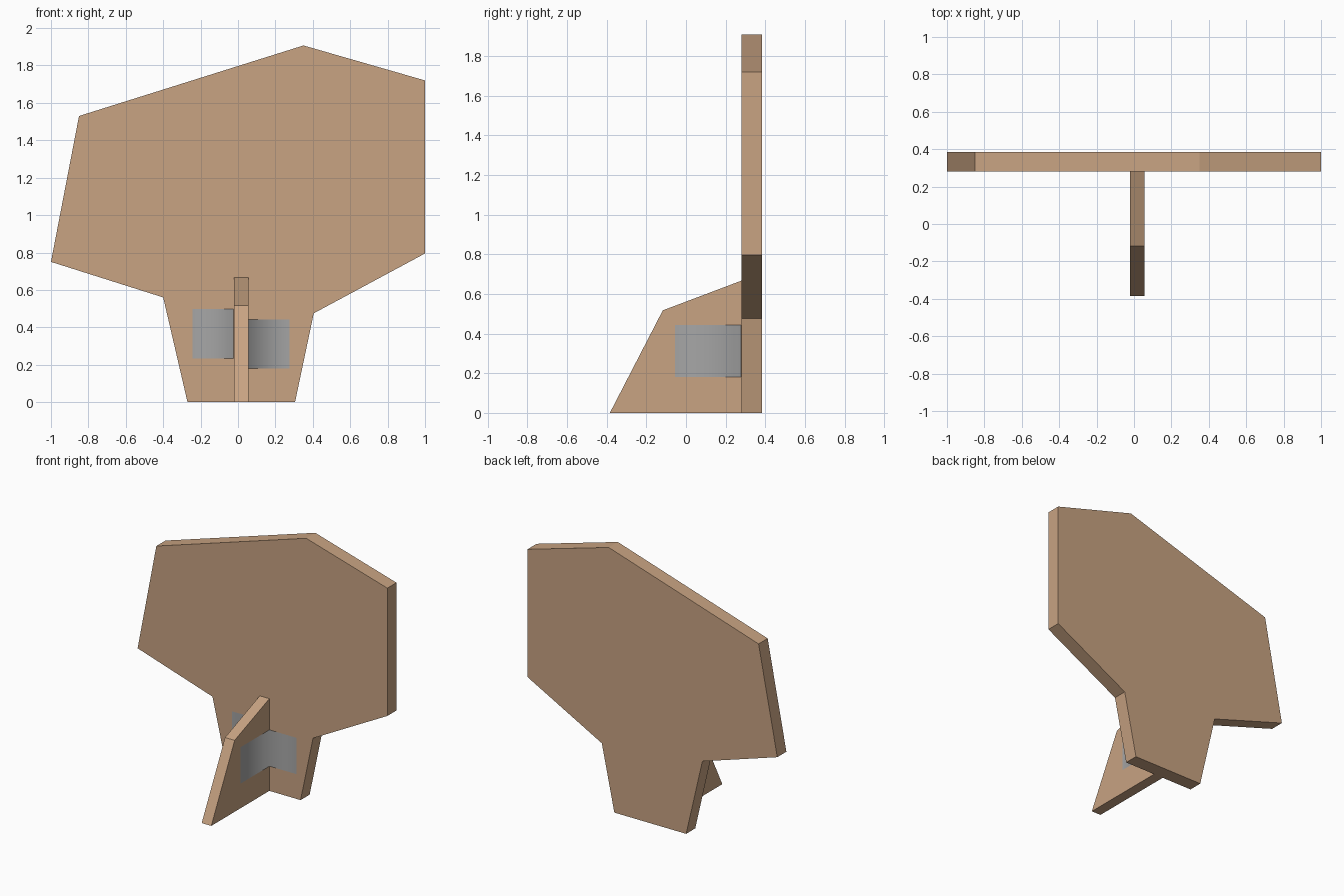
import bpy, bmesh
from mathutils import Vector

if "Cube" in bpy.data.objects:
    bpy.data.objects.remove(bpy.data.objects["Cube"])


def material(name, rgb):
    m = bpy.data.materials.new(name)
    m.diffuse_color = (*rgb, 1)
    m.use_nodes = True
    m.node_tree.nodes["Principled BSDF"].inputs["Base Color"].default_value = m.diffuse_color
    return m


wood = material("plywood", (0.578, 0.366, 0.223))
grey = material("grey tape", (0.38, 0.38, 0.38))


def add_object(name, bm, mat):
    mesh = bpy.data.meshes.new(name)
    bm.to_mesh(mesh)
    bm.free()
    mesh.materials.append(mat)
    ob = bpy.data.objects.new(name, mesh)
    bpy.context.collection.objects.link(ob)
    return ob


def plate(name, points, offset):
    """Flat polygon extruded along offset into a solid plate."""
    bm = bmesh.new()
    face = bm.faces.new([bm.verts.new(p) for p in points])
    out = bmesh.ops.extrude_face_region(bm, geom=[face], use_keep_orig=True)
    moved = [v for v in out["geom"] if isinstance(v, bmesh.types.BMVert)]
    bmesh.ops.translate(bm, verts=moved, vec=Vector(offset))
    bmesh.ops.recalc_face_normals(bm, faces=bm.faces)
    return add_object(name, bm, wood)


def tape(name, x_corner, x_end, z0, z1):
    """Thin strip bent into the corner between support and board."""
    bm = bmesh.new()
    path = [(x_corner, -0.055), (x_corner, 0.278), (x_end, 0.278)]
    cols = [[bm.verts.new((x, y, z)) for z in (z0, z1)] for x, y in path]
    for a, b in zip(cols, cols[1:]):
        f = bm.faces.new((a[0], b[0], b[1], a[1]))
        f.smooth = True
    # normals point out of the corner, towards the front
    bm.normal_update()
    if bm.faces[:][1].normal.y > 0:
        bmesh.ops.reverse_faces(bm, faces=bm.faces[:])
    return add_object(name, bm, grey)


# Standing board cut-out
outline = [(-0.27, 0), (0.305, 0), (0.405, 0.475), (1, 0.795), (1, 1.72),
           (0.35, 1.907), (-0.85, 1.53), (-1, 0.75), (-0.4, 0.56)]
plate("board", [(x, 0.28, z) for x, z in outline], (0, 0.104, 0))

# Support fin in front
fin = [(-0.384, 0), (0.28, 0), (0.28, 0.667), (-0.117, 0.517)]
plate("support_fin", [(-0.022, y, z) for y, z in fin], (0.077, 0, 0))

# Tape strips joining the fin to the board
tape("tape_right", 0.057, 0.275, 0.18, 0.443)
tape("tape_left", -0.024, -0.242, 0.233, 0.497)
